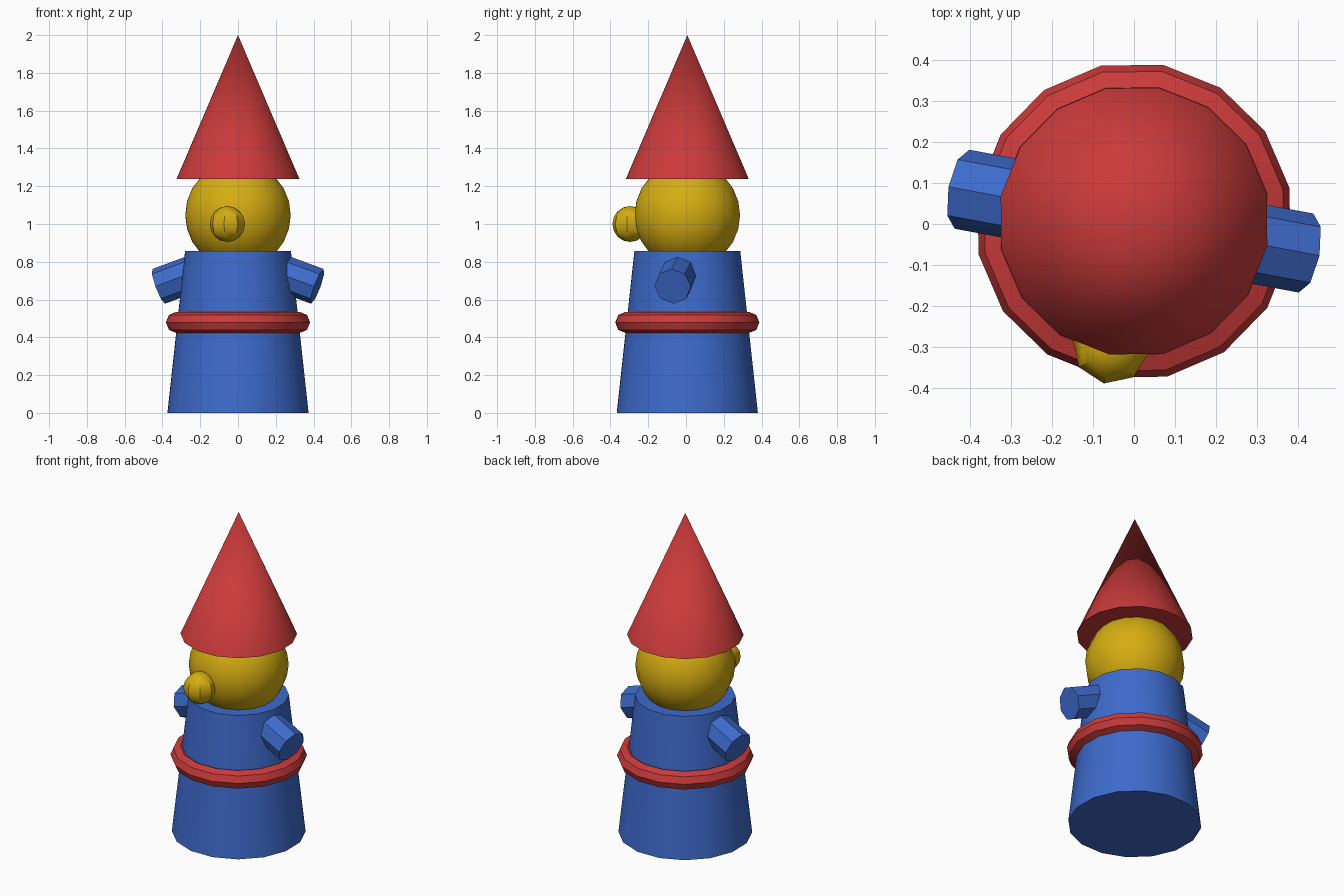
import bpy
import math
from mathutils import Matrix, Vector

if "Cube" in bpy.data.objects:
    bpy.data.objects.remove(bpy.data.objects["Cube"])

TURN = math.radians(-10.5)          # whole figure is turned slightly about z
BASE = Matrix.Translation((0, 0.007, 0)) @ Matrix.Rotation(TURN, 4, 'Z')


def material(name, rgb):
    m = bpy.data.materials.new(name)
    m.diffuse_color = (*rgb, 1)
    m.use_nodes = True
    m.node_tree.nodes["Principled BSDF"].inputs["Base Color"].default_value = m.diffuse_color
    return m


BLUE = material("blue", (0.047, 0.145, 0.60))
RED = material("red", (0.60, 0.043, 0.043))
YELLOW = material("yellow", (0.67, 0.42, 0.006))


def finish(name, mat, local):
    ob = bpy.context.object
    ob.name = name
    ob.data.name = name
    ob.data.materials.append(mat)
    ob.matrix_world = BASE @ local
    bpy.ops.object.shade_smooth_by_angle(angle=math.radians(30))
    return ob


def at(x, y, z):
    return Matrix.Translation((x, y, z))


# Body: tapered cylinder
bpy.ops.mesh.primitive_cone_add(vertices=16, radius1=0.38, radius2=0.285, depth=0.857)
finish("body", BLUE, at(0, 0, 0.4285))

# Belt
bpy.ops.mesh.primitive_torus_add(major_segments=16, minor_segments=8,
                                 major_radius=0.332, minor_radius=0.056)
finish("belt", RED, at(0, 0, 0.479))

# Head and nose
bpy.ops.mesh.primitive_uv_sphere_add(segments=16, ring_count=12, radius=0.284)
finish("head", YELLOW, at(0, 0, 1.047))
bpy.ops.mesh.primitive_uv_sphere_add(segments=8, ring_count=8, radius=0.095)
finish("nose", YELLOW, at(0, -0.308, 1.0))

# Pointed hat
bpy.ops.mesh.primitive_cone_add(vertices=16, radius1=0.331, radius2=0, depth=0.762)
finish("hat", RED, at(0, 0, 1.619))

# Stubby arms, sloping down and outward
SLOPE = math.radians(20)
LENGTH = 0.3
for side, label in ((1, "right"), (-1, "left")):
    axis = Vector((side * math.cos(SLOPE), 0, -math.sin(SLOPE)))
    tip = Vector((side * 0.427, 0, 0.67))
    bpy.ops.mesh.primitive_cylinder_add(vertices=8, radius=0.098, depth=LENGTH)
    tilt = Matrix.Rotation(side * (math.pi / 2 + SLOPE), 4, 'Y')
    finish("arm_" + label, BLUE, Matrix.Translation(tip - axis * LENGTH / 2) @ tilt)
